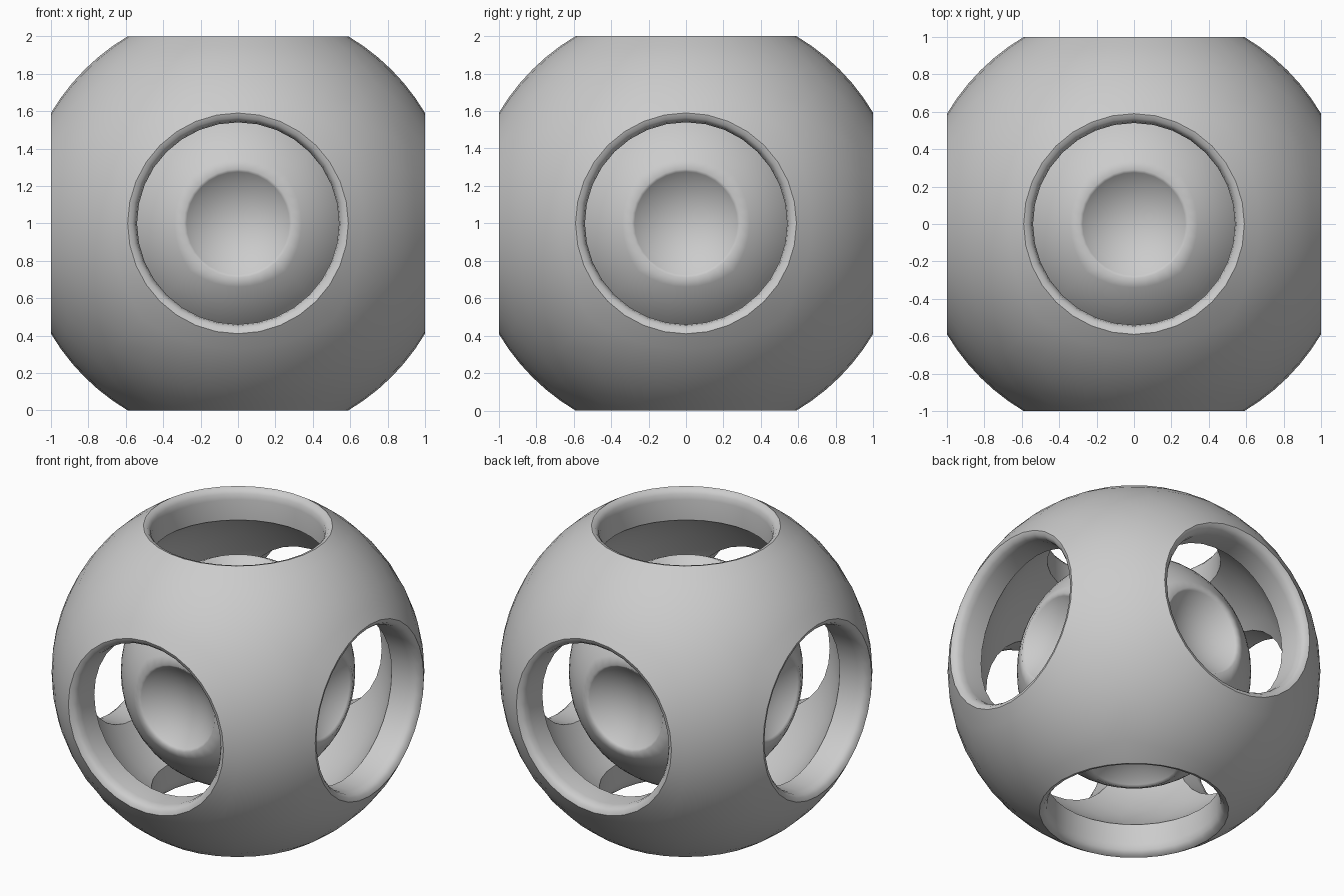
import bpy, bmesh
from math import sin, cos, atan2, pi, radians, hypot
from mathutils import Matrix, Vector

if "Cube" in bpy.data.objects:
    bpy.data.objects.remove(bpy.data.objects["Cube"])

SEG = 32  # sides of every round opening

# six proper rotations taking +z to each axis
FACES = [Matrix.Rotation(a, 3, 'X') for a in (0, pi / 2, pi, -pi / 2)]
FACES += [Matrix.Rotation(a, 3, 'Y') for a in (pi / 2, -pi / 2)]


def sphere_rows(phi, radius, rim, rows):
    """Points (r, z) along a sphere from the cube-edge seam to just before the rim."""
    seam = atan2(1, max(abs(cos(phi)), abs(sin(phi))))
    end = atan2(rim[0], rim[1])
    return [(radius * sin(t), radius * cos(t))
            for t in (seam + (end - seam) * k / rows for k in range(rows))]


def six_sided(name, column, smooth_angle, cap=None):
    """Repeat one round patch on all six sides and weld the seams."""
    bm = bmesh.new()
    for rot in FACES:
        cols = []
        for i in range(SEG):
            phi = 2 * pi * i / SEG
            cols.append([bm.verts.new(rot @ Vector((r * cos(phi), r * sin(phi), z)))
                         for r, z in column(phi)])
        tip = bm.verts.new(rot @ Vector((0, 0, cap))) if cap else None
        for i in range(SEG):
            a, b = cols[i], cols[(i + 1) % SEG]
            for k in range(len(a) - 1):
                bm.faces.new((a[k], b[k], b[k + 1], a[k + 1]))
            if tip:
                bm.faces.new((a[-1], b[-1], tip))
    bmesh.ops.remove_doubles(bm, verts=bm.verts, dist=1e-4)
    bmesh.ops.recalc_face_normals(bm, faces=bm.faces)
    me = bpy.data.meshes.new(name)
    bm.to_mesh(me)
    bm.free()
    ob = bpy.data.objects.new(name, me)
    ob.location.z = 1
    bpy.context.collection.objects.link(ob)
    bpy.ops.object.select_all(action='DESELECT')
    ob.select_set(True)
    bpy.context.view_layer.objects.active = ob
    bpy.ops.object.shade_smooth_by_angle(angle=radians(smooth_angle))


# Outer shell: outer skin, rounded rim, hole wall, inner skin
RIM = [(.59, 1.0), (.565, .992), (.547, .968), (.54, .93), (.54, .79)]


def shell_column(phi):
    outer = sphere_rows(phi, hypot(*RIM[0]), RIM[0], 3)
    inner = sphere_rows(phi, hypot(*RIM[-1]), RIM[-1], 3)
    return outer + RIM + inner[::-1]


six_sided("outer_shell", shell_column, 50)

# Inner ball with six concave dimples
BALL_R, DIMPLE_R, BOWL_R = .73, .29, .42
rim_z = (BALL_R ** 2 - DIMPLE_R ** 2) ** .5
bowl_z = rim_z + (BOWL_R ** 2 - DIMPLE_R ** 2) ** .5
bowl = [(r, bowl_z - (BOWL_R ** 2 - r * r) ** .5)
        for r in (DIMPLE_R, .275, .24, .18, .12, .06)]


def ball_column(phi):
    return sphere_rows(phi, BALL_R, bowl[0], 5) + bowl


six_sided("inner_ball", ball_column, 80, cap=bowl_z - BOWL_R)
